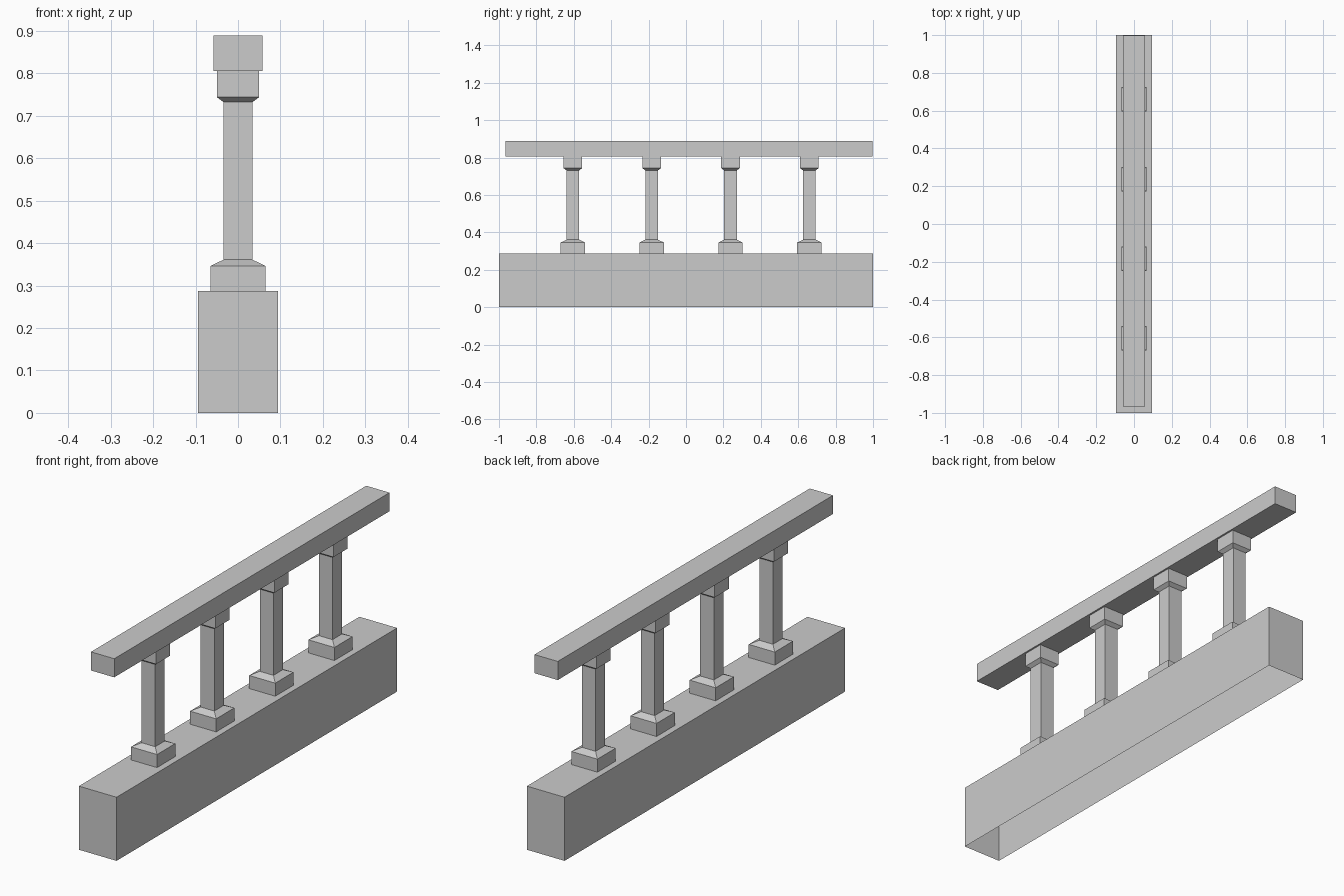
import bpy
import bmesh

cube = bpy.data.objects.get("Cube")
if cube:
    bpy.data.objects.remove(cube, do_unlink=True)

# Single stone colour
stone = bpy.data.materials.new("grey_stone")
stone.use_nodes = True
GREY = (0.6, 0.6, 0.6, 1)
stone.diffuse_color = GREY
stone.node_tree.nodes["Principled BSDF"].inputs["Base Color"].default_value = GREY


def square_stack(name, profile, half_length=None, y=0, cap_bottom=False, cap_top=False):
    """Join rectangular rings, given as (half width, z), into one shell."""
    bm = bmesh.new()
    rings = []
    for half, z in profile:
        depth = half_length or half
        rings.append([bm.verts.new((sx * half, sy * depth, z))
                      for sx, sy in ((-1, -1), (1, -1), (1, 1), (-1, 1))])
    for low, high in zip(rings, rings[1:]):
        for i in range(4):
            j = (i + 1) % 4
            bm.faces.new((low[i], low[j], high[j], high[i]))
    if cap_bottom:
        bm.faces.new(rings[0][::-1])
    if cap_top:
        bm.faces.new(rings[-1])
    mesh = bpy.data.meshes.new(name)
    bm.to_mesh(mesh)
    bm.free()
    mesh.materials.append(stone)
    obj = bpy.data.objects.new(name, mesh)
    obj.location.y = y
    bpy.context.collection.objects.link(obj)
    return obj


# Base wall, hollow and open underneath
square_stack("base_wall", [(0.094, 0), (0.094, 0.287)], 1.0, cap_top=True)

# Handrail, slightly short at the front end
square_stack("handrail", [(0.058, 0.805), (0.058, 0.889)], 0.981, 0.016,
             cap_bottom=True, cap_top=True)

# Balusters: plinth, sloped shoulder, shaft, flared capital
BALUSTER = [(0.065, 0.287), (0.065, 0.346), (0.034, 0.361),
            (0.034, 0.732), (0.05, 0.744), (0.05, 0.805)]
for n in range(4):
    square_stack(f"baluster_{n + 1}", BALUSTER, y=-0.605 + n * 0.4215)
